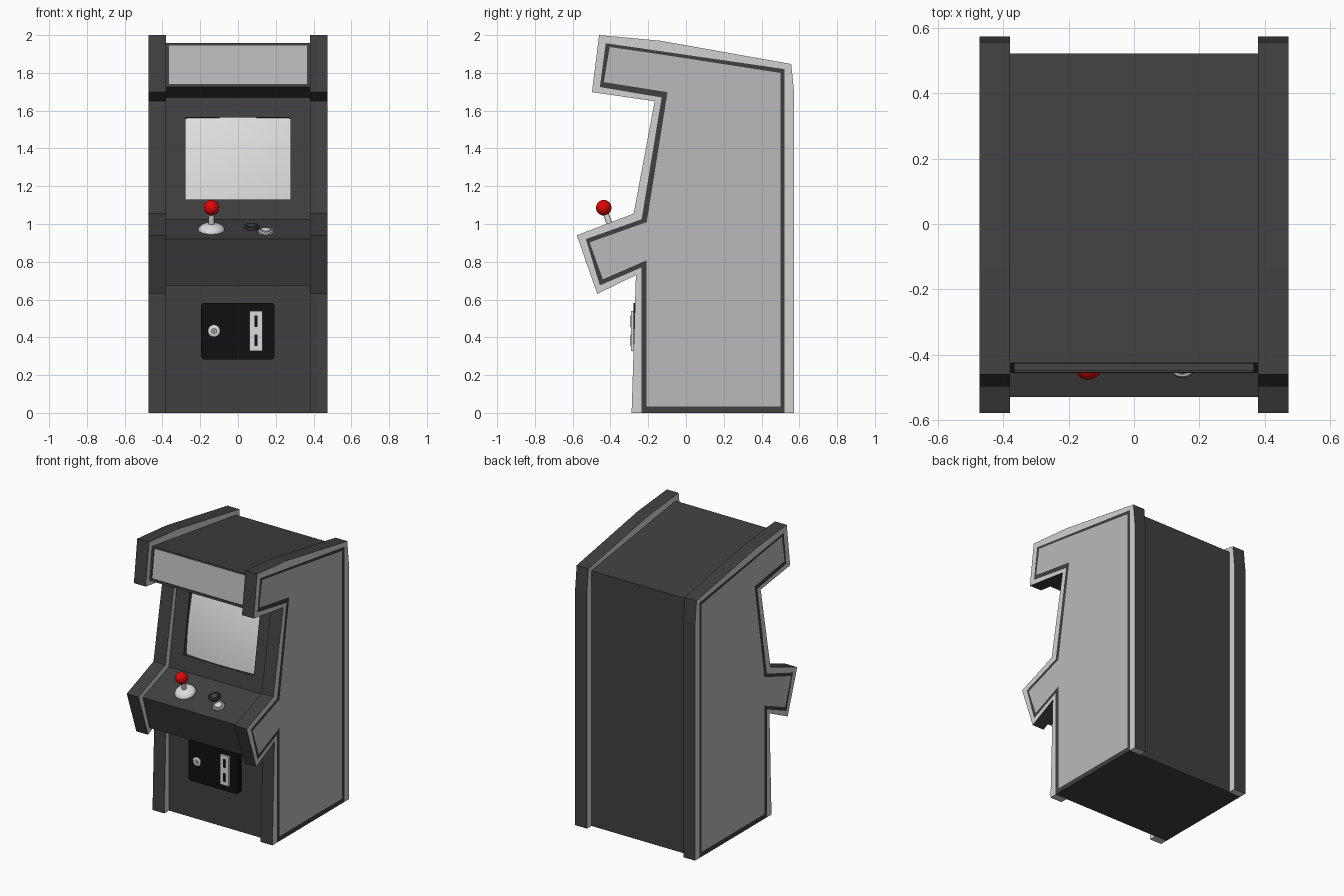
import bpy, bmesh, math
from mathutils import Vector, Matrix

if "Cube" in bpy.data.objects:
    bpy.data.objects.remove(bpy.data.objects["Cube"])


def mat(name, r, g=None, b=None):
    lin = lambda c: c / 12.92 if c <= 0.04045 else ((c + 0.055) / 1.055) ** 2.4
    g, b = (r if g is None else g), (r if b is None else b)
    m = bpy.data.materials.new(name)
    m.diffuse_color = (lin(r), lin(g), lin(b), 1)
    m.use_nodes = True
    m.node_tree.nodes["Principled BSDF"].inputs["Base Color"].default_value = m.diffuse_color
    return m


DARK = mat("charcoal", 0.25)
RIM = mat("light_grey", 0.82)
PANEL = mat("mid_grey", 0.73)
SCREEN = mat("screen_white", 0.88)
BLACK = mat("black", 0.06)
METAL = mat("pale_metal", 0.86)
RED = mat("red", 0.87, 0.03, 0.03)


def finish(bm, name, mats, smooth=False):
    bmesh.ops.remove_doubles(bm, verts=bm.verts, dist=1e-5)
    bmesh.ops.recalc_face_normals(bm, faces=bm.faces)
    me = bpy.data.meshes.new(name)
    bm.to_mesh(me)
    bm.free()
    for m in mats:
        me.materials.append(m)
    ob = bpy.data.objects.new(name, me)
    bpy.context.collection.objects.link(ob)
    if smooth:
        bpy.ops.object.select_all(action='DESELECT')
        ob.select_set(True)
        bpy.context.view_layer.objects.active = ob
        bpy.ops.object.shade_smooth_by_angle(angle=math.radians(40))
    return ob


def face(bm, pts, index=0):
    f = bm.faces.new([bm.verts.new(p) for p in pts])
    f.material_index = index
    return f


def lathe(name, m, profile, matrix, n=32):
    """Spin (radius, height) points round local z."""
    bm = bmesh.new()
    vs = [bm.verts.new((r, 0, h)) for r, h in profile]
    es = [bm.edges.new(e) for e in zip(vs, vs[1:])]
    bmesh.ops.spin(bm, geom=vs + es, cent=(0, 0, 0), axis=(0, 0, 1),
                   angle=2 * math.pi, steps=n, use_duplicate=False)
    bm.transform(matrix)
    return finish(bm, name, [m], True)


def box(name, m, x, y, z, radius=0.0):
    """Box from ranges, with optional rounding of the edges along y."""
    bm = bmesh.new()
    bmesh.ops.create_cube(bm, size=1)
    for v in bm.verts:
        v.co = [r[0] if c < 0 else r[1] for c, r in zip(v.co, (x, y, z))]
    if radius:
        es = [e for e in bm.edges if abs(e.verts[0].co.y - e.verts[1].co.y) > 1e-4]
        bmesh.ops.bevel(bm, geom=es, offset=radius, segments=5, affect='EDGES', profile=0.5)
    return finish(bm, name, [m])


# Side profiles (y, z): up the front, over the top, down the back
OUTER = [(-.288, 0), (-.265, .73), (-.47, .63), (-.578, .94), (-.277, 1.055), (-.166, 1.65),
         (-.498, 1.698), (-.46, 2.0), (-.135, 1.97), (.557, 1.847), (.573, 1.69), (.573, 0)]
BODY = [(-.235, 0), (-.235, .77), (-.456, .675), (-.53, .92), (-.235, 1.025), (-.129, 1.67),
        (-.456, 1.725), (-.425, 1.957), (-.135, 1.915), (.522, 1.82), (.522, 1.69), (.522, 0)]
INNER = [(-.208, .034), (-.208, .808), (-.44, .707), (-.51, .903), (-.208, 1.01), (-.098, 1.698),
         (-.435, 1.751), (-.404, 1.937), (-.135, 1.898), (.499, 1.80), (.499, 1.69), (.499, .034)]
HALF, RIM_IN = 0.473, 0.38
P = lambda x, p: Vector((x, p[0], p[1]))

# Cabinet body, with recesses for the screen and marquee:
# segment -> (half width, start fraction, end fraction, depth, floor material)
recess = {4: (.277, .163, .837, .045, 0), 6: (.365, .07, .95, .006, 1)}
bm = bmesh.new()
N = len(BODY)
for i in range(N):
    a, b = BODY[i], BODY[(i + 1) % N]
    quad = [P(-HALF, a), P(HALF, a), P(HALF, b), P(-HALF, b)]
    if i not in recess:
        face(bm, quad)
    else:
        w, f0, f1, d, floor = recess[i]
        A, B = P(0, a), P(0, b)
        inward = (B - A).cross(Vector((1, 0, 0))).normalized() * -1
        if inward.y < 0:
            inward = -inward
        lo, hi, X = A.lerp(B, f0), A.lerp(B, f1), Vector((w, 0, 0))
        hole = [lo - X, lo + X, hi + X, hi - X]
        deep = [p + inward * d for p in hole]
        for k in range(4):
            j = (k + 1) % 4
            face(bm, [quad[k], quad[j], hole[j], hole[k]])
            face(bm, [hole[k], hole[j], deep[j], deep[k]])
        face(bm, deep, floor)
    # dark stripe on both sides
    c, e = INNER[i], INNER[(i + 1) % N]
    for x in (-HALF, HALF):
        face(bm, [P(x, a), P(x, b), P(x, e), P(x, c)])
for x in (-HALF, HALF):
    face(bm, [P(x, p) for p in INNER], 1)
finish(bm, "cabinet_body", [DARK, PANEL])

# Raised rims around both sides: light flanks, dark edges
for name, s in (("right_rim", 1), ("left_rim", -1)):
    bm = bmesh.new()
    x0, x1 = s * RIM_IN, s * HALF
    for i in range(N - 1):
        a, b, c, d = OUTER[i], OUTER[i + 1], BODY[i + 1], BODY[i]
        for x in (x0, x1):
            face(bm, [P(x, p) for p in (a, b, c, d)], 1)
        face(bm, [P(x0, a), P(x1, a), P(x1, b), P(x0, b)])
        face(bm, [P(x0, d), P(x1, d), P(x1, c), P(x0, c)])
    for i in (0, N - 1):
        face(bm, [P(x0, OUTER[i]), P(x1, OUTER[i]), P(x1, BODY[i]), P(x0, BODY[i])], 1)
    finish(bm, name, [DARK, RIM])

# Bulging screen
A, B = P(0, BODY[4]), P(0, BODY[5])
out = Vector((1, 0, 0)).cross(B - A).normalized()
bm = bmesh.new()
bmesh.ops.create_grid(bm, x_segments=20, y_segments=16, size=1)
for v in bm.verts:
    u, t = v.co.x, v.co.y
    h = -.032 + .02 * (1 - u * u) + .014 * (1 - t * t)
    v.co = A.lerp(B, .5 + .337 * t) + Vector((.277 * u, 0, 0)) + out * h
screen = finish(bm, "screen", [SCREEN], True)
if screen.data.polygons[0].normal.y > 0:
    screen.data.flip_normals()

# Control panel frame: local z is the panel normal
A, B = P(0, BODY[3]), P(0, BODY[4])
tilt = Matrix.Rotation(math.atan2(B.z - A.z, B.y - A.y), 4, 'X')
along = (B - A).normalized()


def on_panel(x, t):
    return Matrix.Translation(A + along * t + Vector((x, 0, 0))) @ tilt


# Joystick
def arc(r, h, start, n=12, z0=0.0):
    angles = [start + (math.pi / 2 - start) * k / n for k in range(n + 1)]
    return [(max(0, r * math.cos(a)) if k < n else 0, z0 + h * math.sin(a))
            for k, a in enumerate(angles)]


stick = on_panel(-.14, .145)
lathe("joystick_dome", METAL, [(0, 0)] + arc(.07, .036, 0), stick)
lathe("joystick_shaft", METAL, [(0, .02), (.016, .02), (.014, .11), (0, .11)], stick, 20)
ball = arc(.041, .041, -math.pi / 2, 18, .125)
ball[0] = (0, ball[0][1])
lathe("joystick_ball", RED, ball, stick)

# Buttons: ring and cap
for name, m, x, t in (("dark_button", DARK, .073, .175), ("white_button", METAL, .148, .108)):
    at = on_panel(x, t)
    lathe(name + "_ring", m, [(0, 0), (.041, 0), (.041, .010), (.036, .015),
                              (.029, .015), (.029, .008), (0, .008)], at)
    lathe(name + "_cap", m, [(0, .004), (.025, .004), (.025, .017), (.021, .020), (0, .020)], at)

# Coin door with lock and coin slots
box("coin_door", BLACK, (-.196, .194), (-.277, -.23), (.283, .583), .02)
box("coin_plate", METAL, (.062, .13), (-.291, -.27), (.328, .54))
for i, z in enumerate((.385, .485)):
    box("coin_slot_%d" % (i + 1), BLACK, (.087, .104), (-.293, -.285), (z - .03, z + .03))
lock = Matrix.Translation((-.127, -.277, .434)) @ Matrix.Rotation(math.pi / 2, 4, 'X')
lathe("lock", METAL, [(0, -.004), (.031, -.004), (.031, .006), (.027, .009), (.014, .009),
                      (.012, .013), (0, .013)], lock)
box("keyhole", BLACK, (-.129, -.125), (-.291, -.288), (.427, .441))
